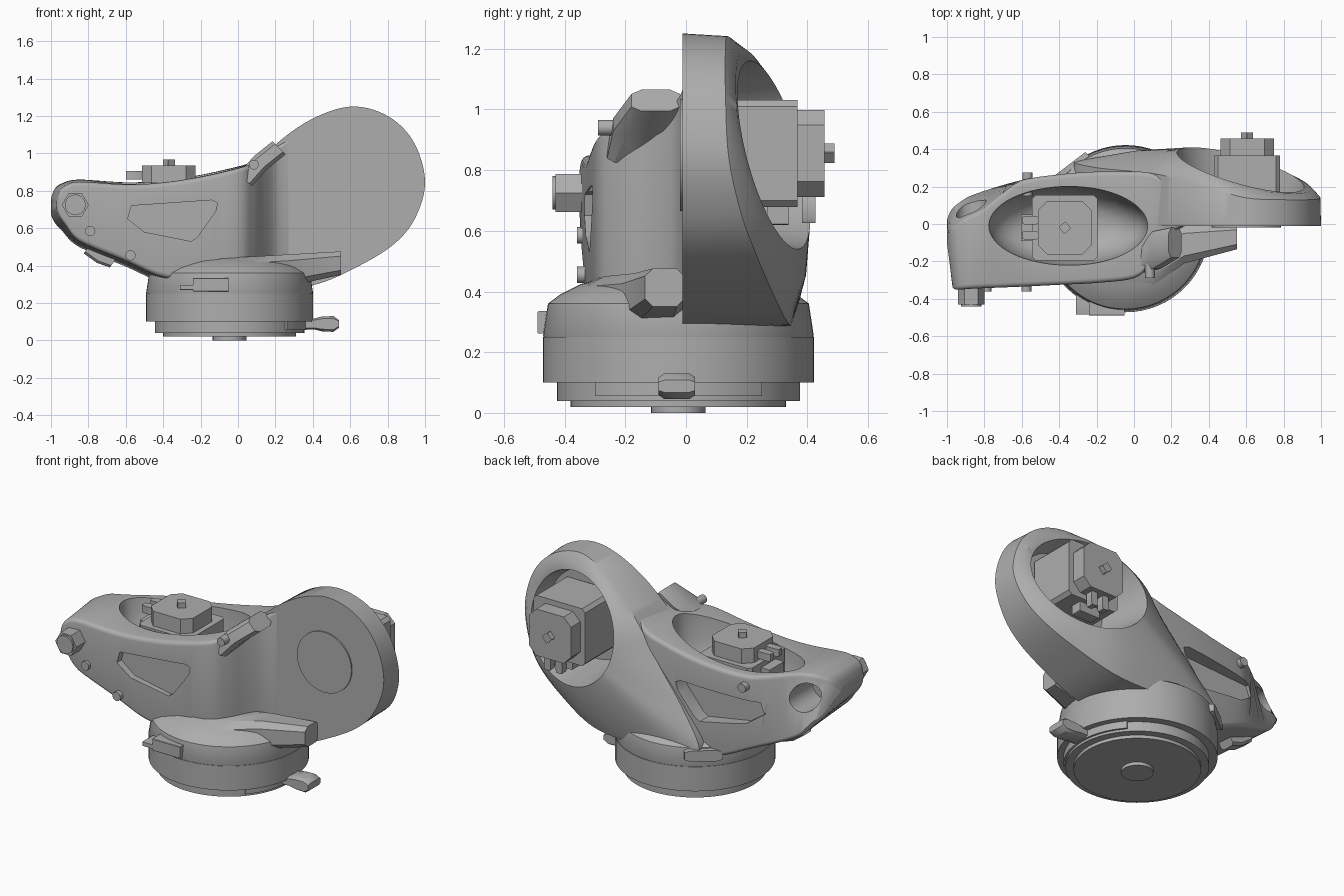
import bpy, bmesh, math
from mathutils import Vector, Matrix

cube = bpy.data.objects.get("Cube")
if cube:
    bpy.data.objects.remove(cube)

grey = bpy.data.materials.new("mid_grey")
grey.use_nodes = True
grey.diffuse_color = (0.42, 0.42, 0.42, 1)
grey.node_tree.nodes["Principled BSDF"].inputs["Base Color"].default_value = (0.42, 0.42, 0.42, 1)


def loft(name, rings, matrix=None):
    """Skin a closed solid through rings of equal point count."""
    bm = bmesh.new()
    loops = [[bm.verts.new(p) for p in ring] for ring in rings]
    n = len(loops[0])
    for a, b in zip(loops, loops[1:]):
        for i in range(n):
            j = (i + 1) % n
            bm.faces.new((a[i], a[j], b[j], b[i]))
    bm.faces.new(loops[0])
    bm.faces.new(loops[-1])
    bmesh.ops.recalc_face_normals(bm, faces=bm.faces)
    if matrix:
        bm.transform(matrix)
    mesh = bpy.data.meshes.new(name)
    bm.to_mesh(mesh)
    bm.free()
    mesh.materials.append(grey)
    obj = bpy.data.objects.new(name, mesh)
    bpy.context.collection.objects.link(obj)
    return obj


def spline(points, steps, closed=False):
    """Catmull-Rom interpolation of tuples."""
    pts = [Vector(p) for p in points]
    n = len(pts)
    out = []
    for i in range(n if closed else n - 1):
        if closed:
            a, b, c, d = (pts[(i + k) % n] for k in (-1, 0, 1, 2))
        else:
            a, b, c, d = (pts[min(max(i + k, 0), n - 1)] for k in (-1, 0, 1, 2))
        for s in range(steps):
            t = s / steps
            out.append(0.5 * (2 * b + (c - a) * t + (2 * a - 5 * b + 4 * c - d) * t ** 2
                              + (3 * b - a - 3 * c + d) * t ** 3))
    if not closed:
        out.append(pts[-1])
    return out


def chamfered(centre, u, v, cut=0.3):
    """Rectangle with half axes u, v and cut corners."""
    k = 1 - cut
    signs = ((k, 1), (1, k), (1, -k), (k, -1), (-k, -1), (-1, -k), (-1, k), (-k, 1))
    return [Vector(centre) + Vector(u) * a + Vector(v) * b for a, b in signs]


def circle(centre, r, n=64, sy=1.0):
    angles = [2 * math.pi * i / n for i in range(n)]
    return [Vector(centre) + Vector((r * math.cos(a), sy * r * math.sin(a), 0)) for a in angles]


def lathe(name, centre, profile, n=64, sy=1.0):
    return loft(name, [circle((*centre, z), r, n, sy) for r, z in profile])


def peg(name, x, z, y0, y1, r, n=20):
    turn = Matrix.Translation((x, 0, z)) @ Matrix.Rotation(math.radians(-90), 4, "X")
    return loft(name, [circle((0, 0, y0), r, n), circle((0, 0, y1), r, n)], turn)


def box(name, lo, hi, cut=0.08):
    lo, hi = Vector(lo), Vector(hi)
    mid, half = (lo + hi) / 2, (hi - lo) / 2
    return loft(name, [chamfered((x, mid.y, mid.z), (0, half.y, 0), (0, 0, half.z), cut) for x in (lo.x, hi.x)])


def cut_with(obj, cutters):
    bpy.context.view_layer.objects.active = obj
    for cutter in cutters:
        mod = obj.modifiers.new("cut", "BOOLEAN")
        mod.operation = "DIFFERENCE"
        mod.solver = "EXACT"
        mod.object = cutter
        bpy.ops.object.modifier_apply(modifier=mod.name)


# Round base with domed shoulder
CENTRE = (-0.045, -0.025)
lathe("base_axle", CENTRE, [(0.09, 0), (0.09, 0.03)], 32)
lathe("base", CENTRE, [(0.355, 0.02), (0.355, 0.04), (0.4, 0.04), (0.4, 0.1), (0.447, 0.1), (0.447, 0.25)])
lathe("base_shoulder", CENTRE, [(0.44, 0.24), (0.446, 0.255), (0.43, 0.36), (0.39, 0.39), (0.32, 0.425),
                                (0.22, 0.45), (0.05, 0.46)])

# Side arm: cross-sections along x (x, front, back, bottom, top)
stations = [(-1, -.34, .02, .67, .76), (-.98, -.35, .07, .63, .81), (-.94, -.35, .11, .585, .84),
            (-.85, -.345, .16, .5, .86), (-.6, -.335, .235, .395, .845), (-.4, -.325, .265, .31, .855),
            (-.2, -.315, .28, .3, .885), (0, -.29, .28, .3, .93), (.08, -.22, .275, .3, .955),
            (.14, -.12, .25, .3, .985), (.2, -.045, .2, .3, 1.03), (.27, -.012, .03, .3, 1.08)]


def arm_section(s):
    """Rounded rectangle, slimmer towards the front, with a sloping back near the tip."""
    x, y0, y1, z0, z1 = s
    r = min(0.025, 0.45 * (y1 - y0), 0.45 * (z1 - z0))
    tip = max(0, (-x - 0.85) / 0.15)
    lean = 0.1 * min(1, max(0, (-x - 0.62) / 0.2))
    ring = []
    corners = ((y1 - r, z1 - r), (y0 + r, z1 - r), (y0 + r, z0 + r), (y1 - r, z0 + r))
    for q, (cy, cz) in enumerate(corners):
        for i in range(5):
            a = math.pi / 2 * (q + i / 4)
            y, z = cy + r * math.cos(a), cz + r * math.sin(a)
            near = min(1, max(0, -y / 0.33))
            slim = near * (-0.012 if q < 2 else 0.03)
            ring.append((x + 0.03 * tip * near, y - (lean if q == 0 else 0), z + slim))
    return ring


arm = loft("side_arm", [arm_section(s) for s in spline(stations, 5)])

# Large round housing with a sloping open back (x, z, rim depth)
outline = [(.6, 1.25, .14), (.8, 1.2, .13), (.94, 1.06, .13), (1, .85, .14), (.95, .66, .18), (.84, .52, .23),
           (.65, .4, .28), (.4, .295, .33), (.1, .275, .35), (-.2, .285, .35), (-.33, .34, .33), (-.2, .55, .3),
           (0, .8, .28), (.15, 1.0, .26), (.37, 1.17, .2)]
front, rim, shoulder, lip, floor = [], [], [], [], []
for x, z, depth in spline(outline, 8, True):
    a = math.atan2(z - 0.85, x - 0.57)
    dx, dz = 0.34 * math.cos(a), 0.31 * math.sin(a)
    edge = Vector((0.57 + dx, 0.29 - 0.27 * dx - 0.25 * dz, 0.85 + dz))
    front.append((x, -0.012, z))
    rim.append(Vector((0.6 + 0.99 * (x - 0.6), depth, 0.8 + 0.98 * (z - 0.8))))
    shoulder.append((rim[-1] + edge) / 2 + Vector((0, 0.015, 0)))
    lip.append(edge)
    floor.append((0.58 + 0.88 * dx, 0.06, 0.85 + 0.88 * dz))
housing = loft("round_housing", [front, rim, shoulder, lip, floor])
peg("bearing_cover", 0.6, 0.85, -0.02, 0.0, 0.185, 48)

# Arm cut-outs: top bowl, triangular recesses, bolt bore
bowl = lathe("bowl_cutter", (-0.355, -0.01), [(0.1, 0.56), (0.24, 0.58), (0.33, 0.63), (0.385, 0.7), (0.41, 0.78),
                                              (0.425, 0.88), (0.43, 1.0)], 64, 0.5)
triangle = [(-.59, .65), (-.57, .72), (-.5, .725), (-.14, .75), (-.11, .735), (-.12, .69), (-.22, .55),
            (-.25, .53), (-.5, .58)]
recesses = [loft("recess_cutter", [[(x * wide, y, z + dz) for x, z in triangle] for y in ys])
            for ys, dz, wide in (((-0.5, -0.29), 0, 1), ((0.19, 0.5), -0.03, 1.15))]
bore = peg("bore_cutter", -0.87, 0.73, -0.1, 0.4, 0.08, 32)
cut_with(arm, [bowl, *recesses, bore])
cut_with(housing, [bowl])
for cutter in (bowl, bore, *recesses):
    bpy.data.objects.remove(cutter)


# Stepper motors, built upright then turned into place
def motor(name, matrix):
    def block(part, c, half, z0, z1, cut):
        loft(name + part, [chamfered((*c, z), (half[0], 0, 0), (0, half[1], 0), cut) for z in (z0, z1)], matrix)
    block("_body", (0, 0), (0.176, 0.176), -0.3, 0, 0.12)
    block("_cap", (0, 0), (0.143, 0.143), -0.01, 0.09, 0.35)
    block("_socket", (0, 0.19), (0.07, 0.045), -0.1, -0.03, 0.05)
    for x in (-0.04, 0.04):
        block("_plug", (x, 0.185), (0.022, 0.045), 0.015, 0.06, 0.3)
    turn = matrix @ Matrix.Rotation(math.radians(40), 4, "Z")
    loft(name + "_shaft", [chamfered((0, 0, z), (0.024, 0, 0), (0, 0.024, 0), 0.1) for z in (0.08, 0.122)], turn)


motor("arm_motor", Matrix.Translation((-0.37, -0.02, 0.845)) @ Matrix.Rotation(math.radians(90), 4, "Z"))
motor("housing_motor", Matrix.Translation((0.605, 0.367, 0.855)) @ Matrix.Rotation(math.radians(-90), 4, "X"))

# Bolt and pegs
peg("hex_bolt", -0.87, 0.725, -0.43, -0.3, 0.072, 6)
peg("bolt_tip", -0.87, 0.725, -0.44, -0.42, 0.055, 24)
for x, z in ((-0.79, 0.585), (-0.575, 0.455)):
    peg("front_peg", x, z, -0.36, -0.25, 0.027)
peg("rear_peg", -0.57, 0.78, 0.15, 0.275, 0.027)
peg("clip_peg", 0.085, 0.94, -0.29, -0.1, 0.026)

# Cable horns
loft("lower_horn", [chamfered((x, y, z), (0, w, 0), (0, 0, h), 0.4)
                    for x, y, z, w, h in ((-0.1, -0.2, 0.36, 0.17, 0.08), (0.1, -0.18, 0.365, 0.15, 0.085),
                                          (0.27, -0.11, 0.375, 0.1, 0.085), (0.55, -0.07, 0.413, 0.065, 0.063))])
loft("upper_horn", [chamfered(c, (0.035, 0, -0.035), (0, w, 0), 0.4)
                    for c, w in (((0.04, -0.2, 0.86), 0.06), ((0.12, -0.14, 0.95), 0.1), ((0.22, -0.1, 1.03), 0.08))])
loft("rear_horn", [chamfered(c, (0.085, 0.065, 0), (0, 0, 0.033))
                   for c in ((-0.2, 0.16, 0.33), (-0.345, 0.32, 0.32))])
loft("underside_catch", [chamfered(c, (0.025, 0, 0.035), (0, 0.05, 0))
                         for c in ((-0.8, 0, 0.5), (-0.73, 0, 0.45), (-0.66, 0, 0.425))])

# Base clip and locking lever
box("base_clip", (-0.24, -0.49, 0.262), (-0.05, -0.4, 0.335))
box("base_clip_tongue", (-0.31, -0.485, 0.27), (-0.23, -0.38, 0.297))
arc = [math.radians(a) for a in range(-42, 43, 6)]
loft("lever_band", [[(CENTRE[0] + r * math.cos(a), CENTRE[1] + r * math.sin(a), z)
                     for r, z in ((0.37, 0.055), (0.412, 0.055), (0.412, 0.12), (0.37, 0.12))] for a in arc])
loft("locking_lever", [chamfered((x, -0.03, 0.088), (0, 0.06, 0), (0, 0, h), 0.3)
                       for x, h in ((0.33, 0.03), (0.41, 0.03), (0.45, 0.04), (0.51, 0.042), (0.54, 0.02))])

# Smooth shading with crisp edges
bpy.ops.object.select_all(action="DESELECT")
for obj in bpy.context.collection.objects:
    if obj.type == "MESH":
        obj.select_set(True)
        bpy.context.view_layer.objects.active = obj
bpy.ops.object.shade_smooth_by_angle(angle=math.radians(32))
